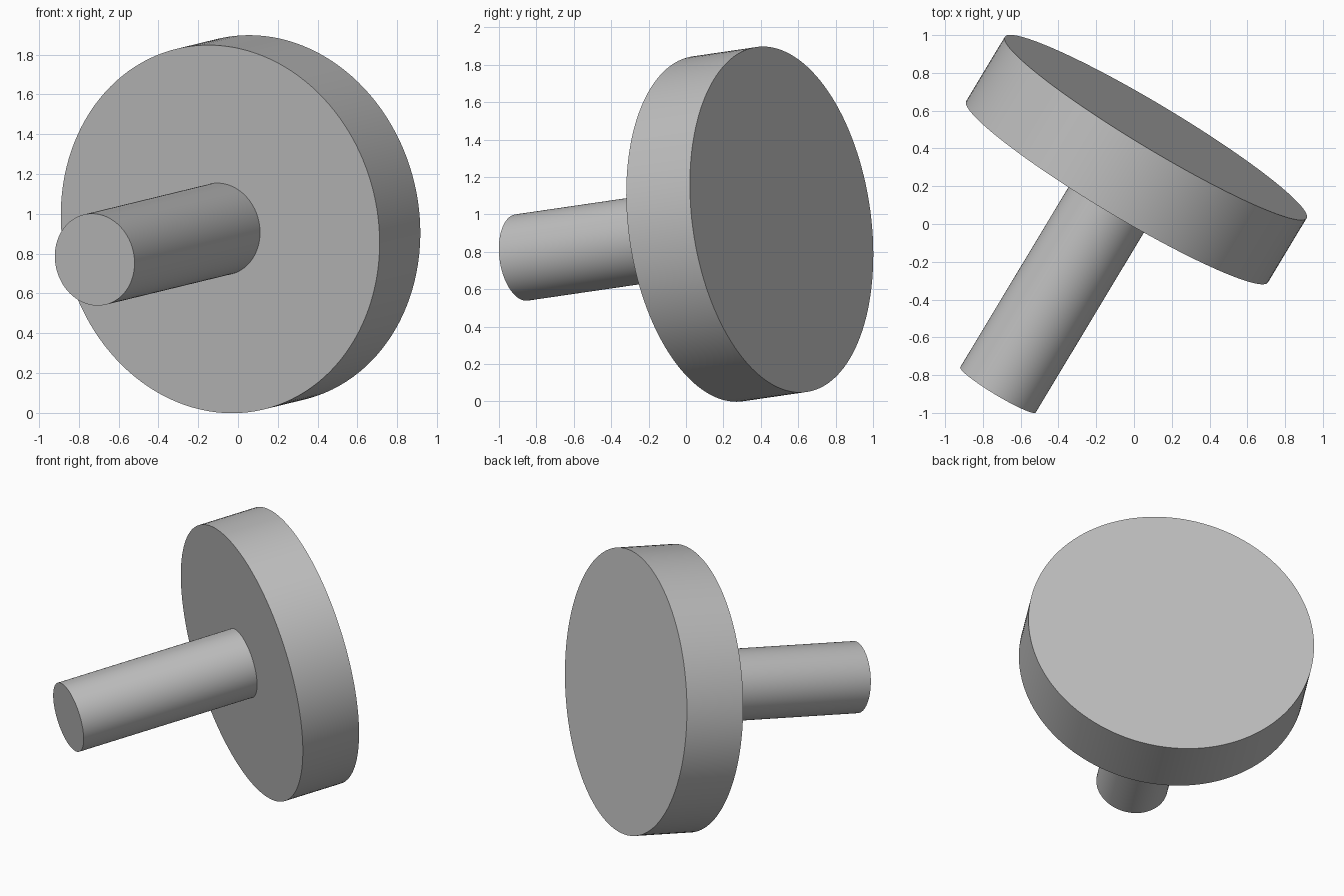
import bpy
from mathutils import Vector

cube = bpy.data.objects.get("Cube")
if cube:
    bpy.data.objects.remove(cube, do_unlink=True)

# Single plain grey
grey = bpy.data.materials.new("plain_grey")
grey.use_nodes = True
colour = (0.52, 0.52, 0.52, 1)
grey.diffuse_color = colour
grey.node_tree.nodes["Principled BSDF"].inputs["Base Color"].default_value = colour

# Shared axis, running from the free end of the stem to the back of the disc
stem_end = Vector((-0.72, -0.878, 0.77))
disc_back = Vector((0.115, 0.511, 0.973))
axis = (disc_back - stem_end).normalized()
disc_front = disc_back - axis * 0.4


def rod(name, start, end, radius):
    """Smooth-sided cylinder between two points."""
    span = end - start
    bpy.ops.mesh.primitive_cylinder_add(
        vertices=128, radius=radius, depth=span.length,
        location=(start + end) / 2,
        rotation=span.to_track_quat('Z', 'Y').to_euler())
    obj = bpy.context.object
    obj.name = name
    obj.data.materials.append(grey)
    bpy.ops.object.shade_smooth_by_angle()
    return obj


# Wide disc
rod("disc", disc_front, disc_back, 0.932)

# Narrow stem, seated slightly into the disc
rod("stem", stem_end, disc_front + axis * 0.02, 0.233)
